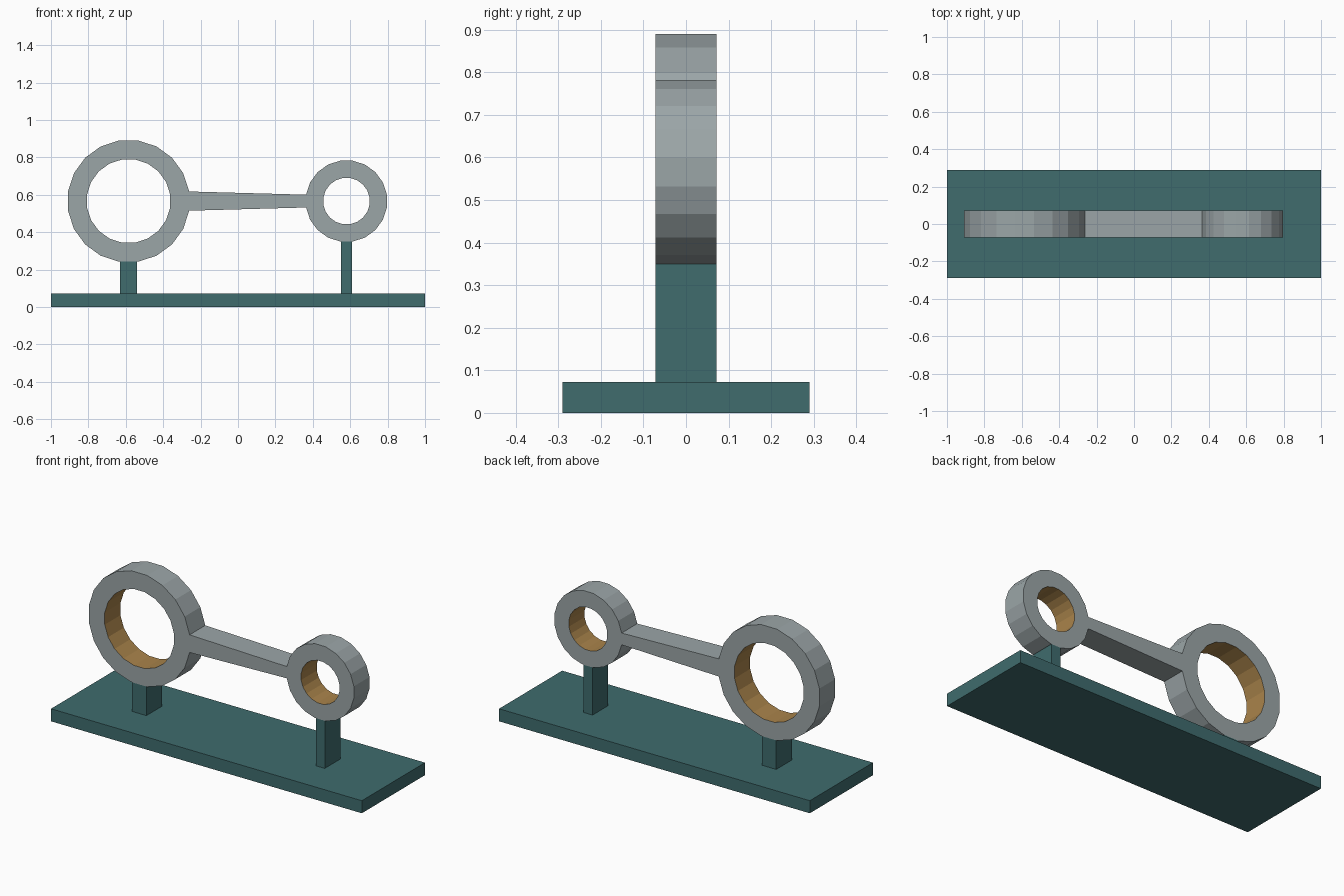
import bpy, bmesh
from math import pi, sin, cos

if "Cube" in bpy.data.objects:
    bpy.data.objects.remove(bpy.data.objects["Cube"])

SIDES, HALF_Y, AXIS_Z = 20, 0.072, 0.566
BIG_X, SMALL_X = -0.585, 0.58


def material(name, rgb):
    m = bpy.data.materials.new(name)
    m.diffuse_color = (*rgb, 1)
    m.use_nodes = True
    m.node_tree.nodes["Principled BSDF"].inputs["Base Color"].default_value = m.diffuse_color
    return m


steel = material("steel", (0.33, 0.38, 0.39))
brass = material("brass", (0.40, 0.23, 0.07))
teal = material("teal", (0.05, 0.15, 0.155))


def finish(bm, name, mats):
    bmesh.ops.recalc_face_normals(bm, faces=bm.faces)
    me = bpy.data.meshes.new(name)
    bm.to_mesh(me)
    bm.free()
    for m in mats:
        me.materials.append(m)
    ob = bpy.data.objects.new(name, me)
    bpy.context.collection.objects.link(ob)
    return ob


def ring(bm, cx, r_out, r_in, start):
    """Ring along y, open at its first outer facet; returns that facet's corners."""
    def loop(r, y):
        angles = [start + (i - 0.5) * 2 * pi / SIDES for i in range(SIDES)]
        return [bm.verts.new((cx + r * cos(a), y, AXIS_Z + r * sin(a))) for a in angles]
    of, ob = loop(r_out, -HALF_Y), loop(r_out, HALF_Y)
    nf, nb = loop(r_in, -HALF_Y), loop(r_in, HALF_Y)
    for i in range(SIDES):
        j = (i + 1) % SIDES
        bm.faces.new((of[i], of[j], nf[j], nf[i]))
        bm.faces.new((ob[i], nb[i], nb[j], ob[j]))
        bm.faces.new((nf[i], nf[j], nb[j], nb[i])).material_index = 1
        if i:
            bm.faces.new((of[i], ob[i], ob[j], of[j]))
    return of[0], of[1], ob[1], ob[0]


# Connecting rod: two eyes with brass bores, shank bridging their facing facets
bm = bmesh.new()
a = ring(bm, BIG_X, 0.328, 0.225, 0)
b = ring(bm, SMALL_X, 0.2187, 0.125, pi)
b = (b[1], b[0], b[3], b[2])
for i in range(4):
    j = (i + 1) % 4
    bm.faces.new((a[i], a[j], b[j], b[i]))
finish(bm, "connecting_rod", [steel, brass])


def box(name, x0, x1, half_y, z0, z1):
    bm = bmesh.new()
    bmesh.ops.create_cube(bm, size=1)
    for v in bm.verts:
        v.co = (x1 if v.co.x > 0 else x0,
                half_y if v.co.y > 0 else -half_y,
                z1 if v.co.z > 0 else z0)
    return finish(bm, name, [teal])


# Display stand: base plate and a post under each eye
box("base_plate", -1, 1, 0.29, 0, 0.073)
box("big_end_post", BIG_X - 0.046, BIG_X + 0.046, HALF_Y, 0.073, 0.242)
box("small_end_post", SMALL_X - 0.029, SMALL_X + 0.029, HALF_Y, 0.073, 0.35)
